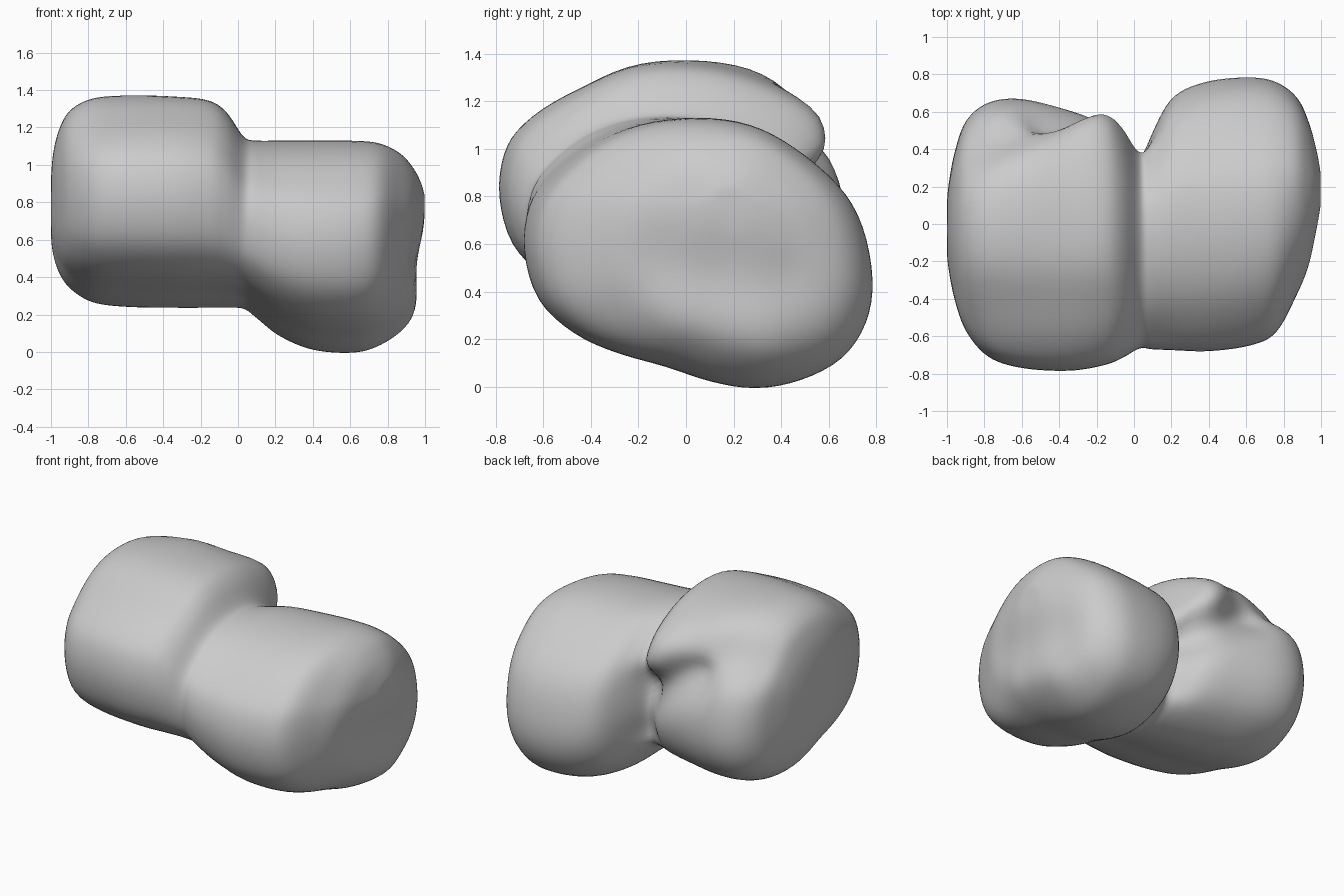
import bpy
import bmesh
import math
from mathutils import Vector

cube = bpy.data.objects.get("Cube")
if cube:
    bpy.data.objects.remove(cube, do_unlink=True)

RING, STEPS = 80, 6

# Lobe cross-section in a unit box: (depth, height), clockwise from the front
PROFILE = [(0, .5), (.015, .66), (.07, .77), (.19, .9), (.33, .975), (.49, 1),
           (.64, .975), (.77, .89), (.9, .75), (.97, .6), (1, .4), (.98, .24),
           (.91, .11), (.79, .03), (.66, 0), (.53, .025), (.4, .08),
           (.26, .13), (.14, .2), (.04, .32)]

# Box of each section along the body: x, front, back, bottom, top
STATIONS = [(-1, -.16, .12, .62, .92), (-.99, -.25, .22, .53, 1.05),
            (-.96, -.4, .38, .43, 1.18), (-.9, -.57, .55, .34, 1.29),
            (-.78, -.71, .65, .265, 1.355), (-.6, -.77, .67, .24, 1.37),
            (-.35, -.785, .61, .235, 1.365), (-.16, -.755, .55, .235, 1.345),
            (-.06, -.715, .5, .235, 1.28), (.03, -.665, .45, .23, 1.15),
            (.1, -.67, .53, .18, 1.13), (.22, -.675, .69, .085, 1.13),
            (.4, -.68, .765, .01, 1.13), (.62, -.65, .785, -.005, 1.13),
            (.76, -.58, .76, .04, 1.115), (.87, -.38, .68, .14, 1.06),
            (.94, -.22, .55, .28, .98), (.98, -.03, .4, .45, .9),
            (1, .1, .27, .66, .83)]

# Soft pushes along a segment: start, end, radius, movement
PUSHES = [
    # Upper back of the high lobe leans backward
    ((-.45, .25, 1.25), (-.15, .25, 1.25), .27, (0, .1, .015)),
    # Outer upper corner of the high lobe falls away
    ((-.82, .45, 1.15), (-.68, .47, 1.15), .17, (.01, -.04, -.04)),
    # Upper front of the high lobe is a little flatter
    ((-.75, -.45, 1.27), (-.2, -.45, 1.27), .2, (0, .02, -.03)),
    # Upper swelling at the back, beside the waist
    ((-.17, .4, 1.1), (-.15, .45, 1.0), .19, (0, .12, .01)),
    # Crease below the upper swelling, running down into the waist
    ((-.47, .57, 1.0), (-.08, .5, .78), .12, (0, -.11, 0)),
    ((-.03, .45, .72), (.03, .45, .45), .13, (0, -.09, 0)),
    # Shallow hollow in the low end
    ((.95, -.1, .52), (.95, .4, .46), .16, (-.03, 0, 0)),
    # Fuller lower corner of the low end
    ((.88, .0, .24), (.88, .3, .2), .16, (.03, 0, -.01)),
]


def spline(a, b, c, d, t):
    """Smooth curve from b to c."""
    return [q + t * (r - p) / 2 + t * t * (p - 2.5 * q + 2 * r - s / 2)
            + t ** 3 * (s - p + 3 * (q - r)) / 2 for p, q, r, s in zip(a, b, c, d)]


def sample(points, steps, closed):
    n = len(points)
    pick = (lambda i: points[i % n]) if closed else (lambda i: points[min(max(i, 0), n - 1)])
    out = [spline(*(pick(i + k) for k in (-1, 0, 1, 2)), j / steps)
           for i in range(n if closed else n - 1) for j in range(steps)]
    return out if closed else out + [list(points[-1])]


def shape(p):
    """Apply all the soft pushes to a point."""
    moved = p.copy()
    for start, end, radius, push in PUSHES:
        start, axis = Vector(start), Vector(end) - Vector(start)
        t = min(max((p - start).dot(axis) / axis.length_squared, 0), 1)
        gap = (p - start - axis * t).length / radius
        moved += Vector(push) * math.exp(-gap * gap)
    return moved


# Loft both lobes and the waist as one skin
bm = bmesh.new()
outline = sample(PROFILE, RING // len(PROFILE), True)
rings = []
for x, front, back, low, high in sample(STATIONS, STEPS, False):
    rings.append([bm.verts.new(shape(Vector((x, front + u * (back - front), low + v * (high - low)))))
                  for u, v in outline])
for a, b in zip(rings, rings[1:]):
    for i in range(RING):
        j = (i + 1) % RING
        bm.faces.new((a[i], a[j], b[j], b[i]))
# Close the two ends
for ring in (rings[0], rings[-1]):
    centre = sum((v.co for v in ring), Vector()) / RING
    tip = bm.verts.new(centre)
    for i in range(RING):
        bm.faces.new((ring[i], ring[(i + 1) % RING], tip))
bmesh.ops.recalc_face_normals(bm, faces=bm.faces[:])

mesh = bpy.data.meshes.new("two_lobed_body")
bm.to_mesh(mesh)
bm.free()
body = bpy.data.objects.new("two_lobed_body", mesh)
bpy.context.collection.objects.link(body)

grey = bpy.data.materials.new("plain_grey")
grey.use_nodes = True
colour = (.6, .6, .6, 1)
grey.diffuse_color = colour
grey.node_tree.nodes["Principled BSDF"].inputs["Base Color"].default_value = colour
mesh.materials.append(grey)

# Soften the skin slightly
smooth = body.modifiers.new("soften", 'SMOOTH')
smooth.factor = .5
smooth.iterations = 5

for poly in mesh.polygons:
    poly.use_smooth = True
